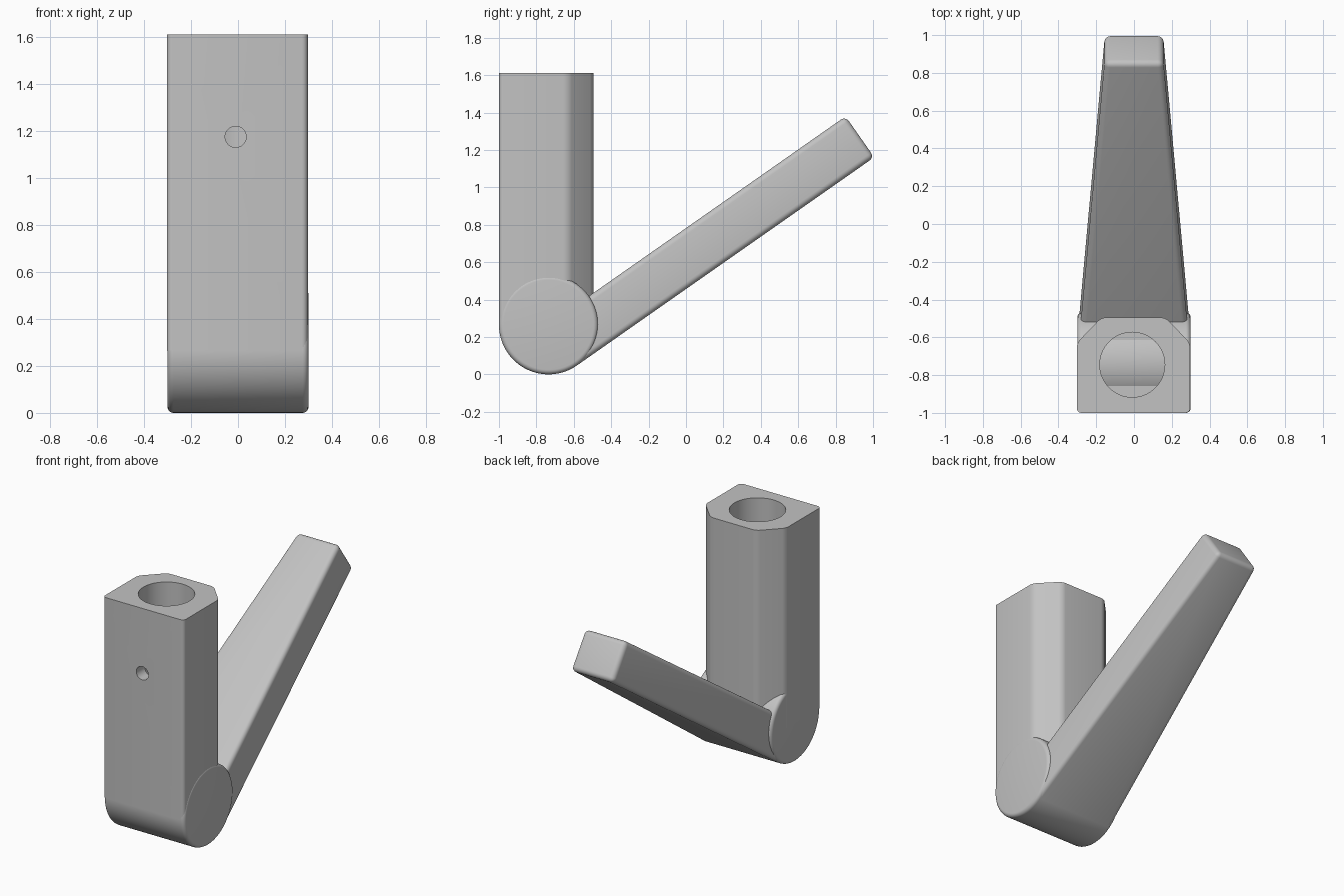
import bpy, bmesh, math
from mathutils import Matrix, Vector

if "Cube" in bpy.data.objects:
    bpy.data.objects.remove(bpy.data.objects["Cube"], do_unlink=True)

grey = bpy.data.materials.new("plain grey")
grey.use_nodes = True
grey.diffuse_color = (0.54, 0.54, 0.54, 1)
grey.node_tree.nodes["Principled BSDF"].inputs["Base Color"].default_value = grey.diffuse_color


def prism(name, outline, low, high, matrix, round_if=None, radius=0.03):
    """Extrude an outline along local z, round the edges picked by a rule."""
    bm = bmesh.new()
    base = bm.faces.new([bm.verts.new((x, y, low)) for x, y in outline])
    top = bmesh.ops.extrude_face_region(bm, geom=[base])["geom"]
    moved = [v for v in top if isinstance(v, bmesh.types.BMVert)]
    bmesh.ops.translate(bm, vec=(0, 0, high - low), verts=moved)
    bmesh.ops.recalc_face_normals(bm, faces=bm.faces)
    if round_if:
        edges = [e for e in bm.edges if round_if(e.verts[0].co, e.verts[1].co)]
        bmesh.ops.bevel(bm, geom=edges, offset=radius, segments=5,
                        profile=0.5, affect='EDGES')
    bmesh.ops.transform(bm, matrix=matrix, verts=bm.verts)
    mesh = bpy.data.meshes.new(name)
    bm.to_mesh(mesh)
    bm.free()
    mesh.materials.append(grey)
    obj = bpy.data.objects.new(name, mesh)
    bpy.context.collection.objects.link(obj)
    return obj


def circle(radius, count):
    return [(radius * math.cos(math.tau * i / count),
             radius * math.sin(math.tau * i / count)) for i in range(count)]


def activate(obj):
    bpy.ops.object.select_all(action='DESELECT')
    obj.select_set(True)
    bpy.context.view_layer.objects.active = obj


def drill(target, cutter):
    cutter.hide_render = True
    activate(target)
    mod = target.modifiers.new("drill", 'BOOLEAN')
    mod.operation = 'DIFFERENCE'
    mod.solver = 'EXACT'
    mod.object = cutter
    bpy.ops.object.modifier_apply(modifier=mod.name)
    bpy.data.objects.remove(cutter, do_unlink=True)


half = 0.3
hub_r = 0.265
pivot = Vector((0, -1 + hub_r, hub_r))

# Upright column with chamfered back corners
right = [(half, -1), (half, -0.63), (0.17, -0.495)]
outline = right + [(-x, y) for x, y in reversed(right)]
column = prism("column", outline, pivot.z, 1.61, Matrix.Translation((-0.003, 0, 0)),
               lambda a, b: abs(a.z - b.z) > 0.1, 0.025)

# Socket bore from the top and set screw hole in the front
drill(column, prism("bore_cutter", circle(0.172, 64), 0.5, 1.8,
                    Matrix.Translation((-0.009, -0.745, 0))))
drill(column, prism("screw_cutter", circle(0.045, 32), 0, 0.35,
                    Matrix.Translation((-0.01, -0.75, 1.175))
                    @ Matrix.Rotation(math.radians(90), 4, 'X')))

# Round hub lying across the foot of the column
hub = prism("hub", circle(hub_r, 96), -half, half,
            Matrix.Translation(pivot) @ Matrix.Rotation(math.radians(90), 4, 'Y'),
            lambda a, b: abs(a.z - b.z) < 0.01, 0.025)

# Tapered arm rising backwards, tangent to the underside of the hub
length = 1.94
arm = prism("arm", [(-half, 0), (half, 0), (0.155, length), (-0.155, length)],
            -hub_r, 0.002,
            Matrix.Translation(pivot) @ Matrix.Rotation(math.radians(35), 4, 'X'),
            lambda a, b: max(a.y, b.y) > 0.1)

for part in (column, hub, arm):
    activate(part)
    bpy.ops.object.shade_smooth_by_angle(angle=math.radians(30))
